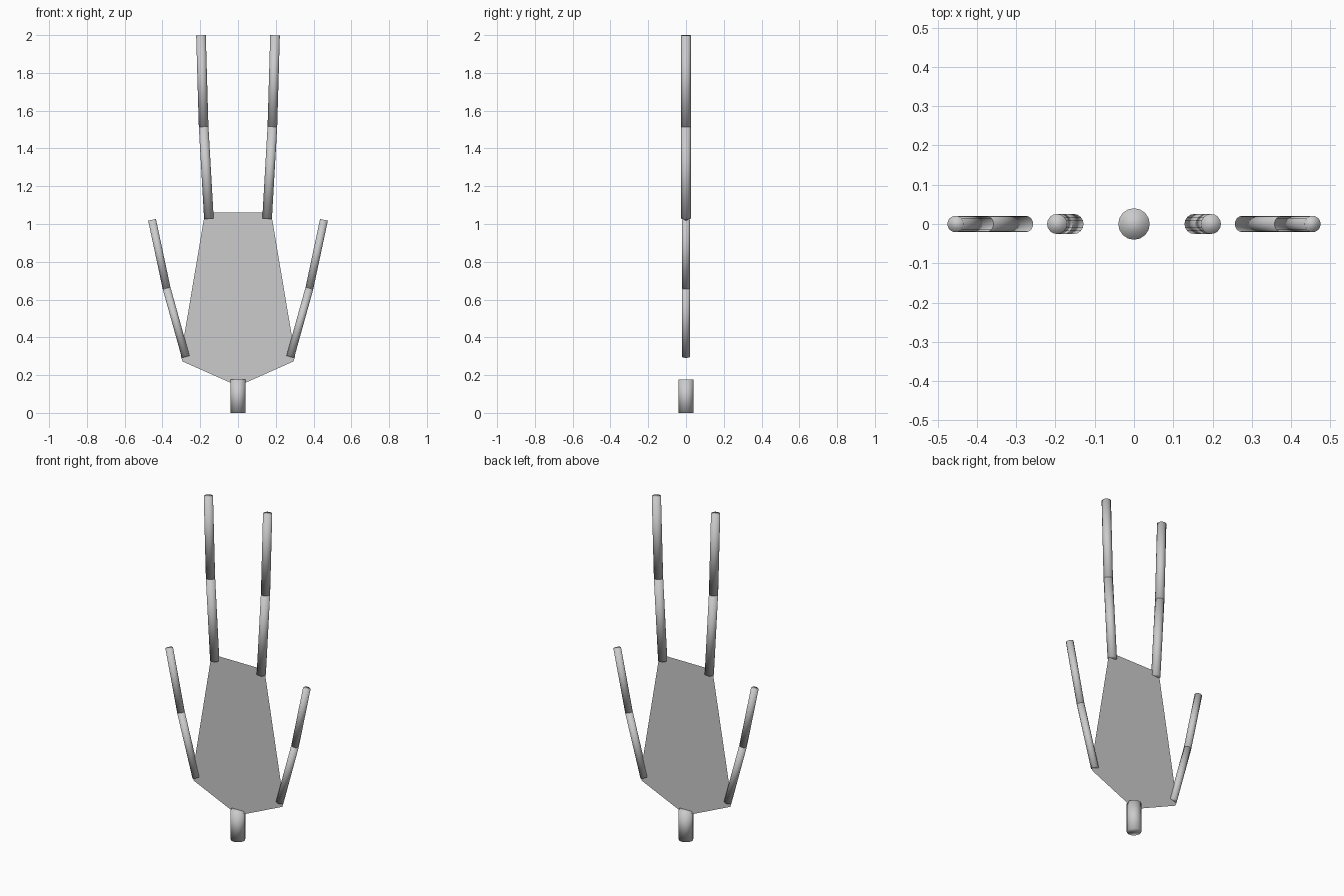
import bpy
from mathutils import Vector

if "Cube" in bpy.data.objects:
    bpy.data.objects.remove(bpy.data.objects["Cube"])


def rod(name, x0, z0, x1, z1, radius):
    """Capped cylinder between two points of the y = 0 plane."""
    a, b = Vector((x0, 0, z0)), Vector((x1, 0, z1))
    axis = b - a
    bpy.ops.mesh.primitive_cylinder_add(vertices=16, radius=radius,
                                        depth=axis.length, location=(a + b) / 2)
    ob = bpy.context.object
    ob.name = name
    ob.rotation_euler = axis.to_track_quat('Z', 'Y').to_euler()
    bpy.ops.object.shade_smooth()
    return ob


# Flat sheet body: half outline from top to bottom, mirrored in x
half = [(0.175, 1.06), (0.303, 0.30), (0.293, 0.272), (0.04, 0.16)]
outline = [(x, 0, z) for x, z in half] + [(-x, 0, z) for x, z in reversed(half)]
mesh = bpy.data.meshes.new("body_panel")
mesh.from_pydata(outline, [], [tuple(range(len(outline)))])
bpy.context.collection.objects.link(bpy.data.objects.new("body_panel", mesh))

# Short post below the body
rod("bottom_post", 0, 0, 0, 0.176, 0.04)

# Two-part limbs: long upper pair and thin side pair
limbs = {
    "long_limb": (0.0255, [(0.154, 1.028), (0.182, 1.515), (0.196, 1.999)]),
    "side_limb": (0.021, [(0.277, 0.297), (0.378, 0.66), (0.455, 1.022)]),
}
for name, (radius, path) in limbs.items():
    for side, s in (("right", 1), ("left", -1)):
        for i, part in enumerate(("inner", "outer")):
            (x0, z0), (x1, z1) = path[i], path[i + 1]
            rod(f"{side}_{name}_{part}", s * x0, z0, s * x1, z1, radius)
